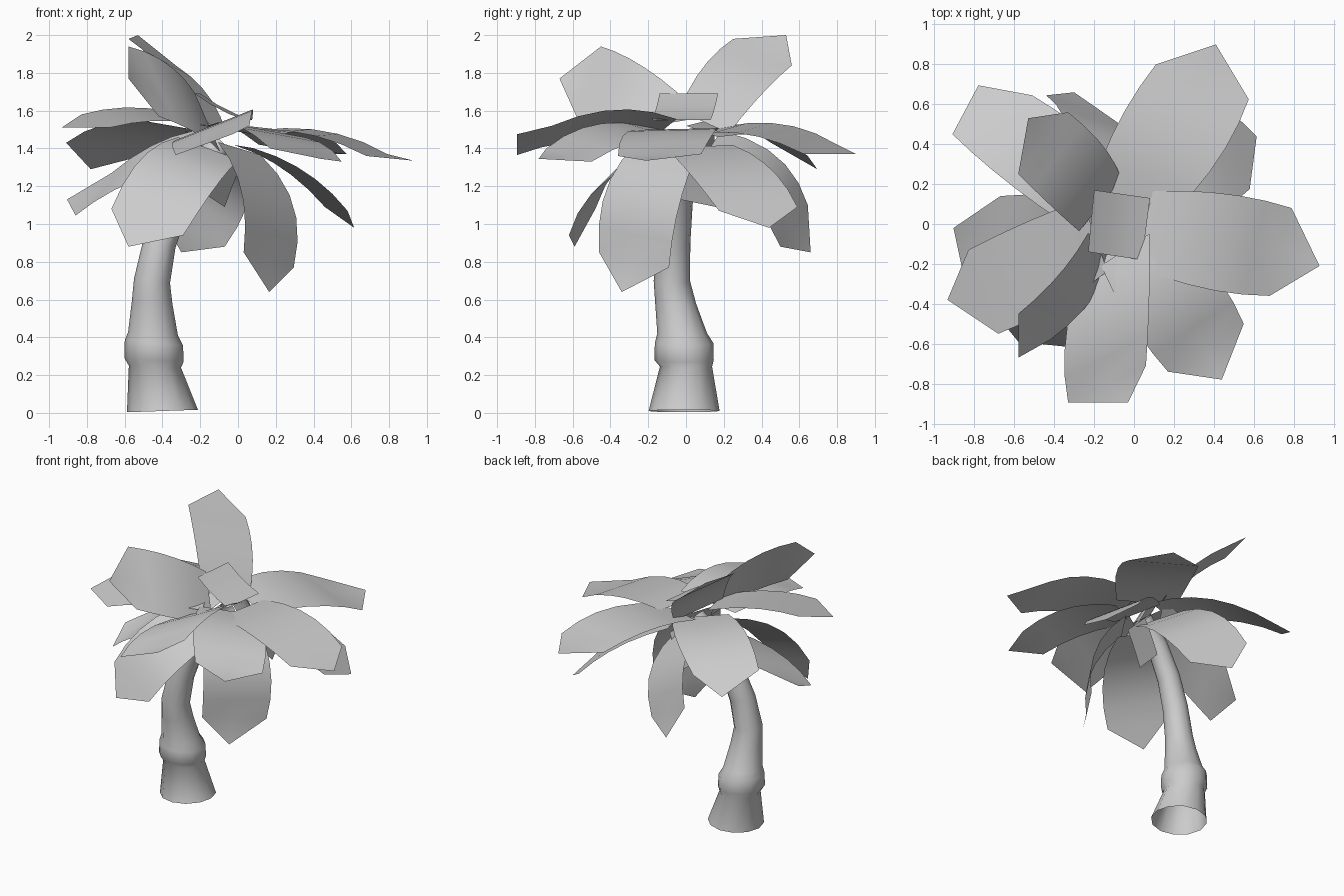
import bpy, bmesh, math
from mathutils import Vector, Matrix

cube = bpy.data.objects.get("Cube")
if cube:
    bpy.data.objects.remove(cube)

grey = bpy.data.materials.new("pale_grey")
grey.use_nodes = True
grey.diffuse_color = (0.6, 0.6, 0.6, 1)
grey.node_tree.nodes["Principled BSDF"].inputs["Base Color"].default_value = (0.6, 0.6, 0.6, 1)


def finish(name, bm):
    """Turn a bmesh into a smooth shaded, coloured object."""
    bm.normal_update()
    mesh = bpy.data.meshes.new(name)
    bm.to_mesh(mesh)
    bm.free()
    mesh.materials.append(grey)
    for face in mesh.polygons:
        face.use_smooth = True
    obj = bpy.data.objects.new(name, mesh)
    bpy.context.collection.objects.link(obj)
    return obj


def bridge(bm, rows, closed):
    """Join neighbouring rows of vertices with quads."""
    for a, b in zip(rows, rows[1:]):
        count = len(a)
        for i in range(count if closed else count - 1):
            j = (i + 1) % count
            bm.faces.new((a[i], a[j], b[j], b[i]))


# Trunk: open tube along a bending path, each ring as x, y, z, radius, tilt
def build_trunk():
    rings = [(-.4, -.01, .01, .188, -2), (-.44, 0, .245, .138, 2),
             (-.445, -.01, .28, .157, 4), (-.445, -.01, .37, .155, 5),
             (-.45, -.02, .42, .132, 4), (-.455, -.055, .58, .108, 2),
             (-.455, -.075, .7, .096, 8), (-.415, -.065, .9, .088, 18),
             (-.34, -.045, 1.1, .08, 27), (-.22, -.02, 1.29, .072, 38),
             (-.08, 0, 1.43, .065, 48)]
    bm = bmesh.new()
    rows = []
    for x, y, z, radius, tilt in rings:
        turn = Matrix.Rotation(math.radians(tilt), 3, 'Y')
        row = []
        for i in range(12):
            a = math.tau * i / 12
            p = turn @ Vector((math.cos(a), math.sin(a), 0)) * radius
            row.append(bm.verts.new(p + Vector((x, y, z))))
        rows.append(row)
    bridge(bm, rows, True)
    finish("trunk", bm)


# Leaf: arched strip from the crown to two shoulders and a blunt point
def build_leaf(name, left, tip, right, height, arch, belly):
    left, tip, right = Vector(left), Vector(tip), Vector(right)
    end = (left + right) / 2
    side = (right - left) / 2
    root = Vector((-.08, 0, height))
    outward = end - root
    outward.z = 0
    root += outward.normalized() * .13
    bulge = side.cross(end - root).normalized()
    if bulge.z < 0:
        bulge.negate()
    bm = bmesh.new()
    rows = []
    steps = 5
    for k in range(steps + 1):
        t = k / steps
        bow = 4 * t * (1 - t)
        mid = root.lerp(end, t) + bulge * arch * bow
        width = .85 + .15 * t + belly * bow
        rows.append([bm.verts.new(mid + side * width * s) for s in (-1, 0, 1)])
    bridge(bm, rows, False)
    a, b, c = rows[-1]
    point = bm.verts.new(tip)
    bm.faces.new((a, b, point))
    bm.faces.new((b, c, point))
    finish(name, bm)


# Short leaf: sagging strip between two opposite edges
def build_short_leaf(name, first, second, sag):
    bm = bmesh.new()
    rows = []
    for k in range(4):
        t = k / 3
        drop = Vector((0, 0, sag * 4 * t * (1 - t)))
        rows.append([bm.verts.new(Vector(a).lerp(Vector(b), t) - drop)
                     for a, b in zip(first, second)])
    bridge(bm, rows, False)
    finish(name, bm)


build_trunk()

# Leaves by tier, each as left shoulder, tip, right shoulder
spreading = {
    "back_left_leaf": ((.11, .8, 1.42), (.41, .9, 1.37), (.575, .625, 1.37)),
    "left_leaf": ((.79, .08, 1.37), (.93, -.21, 1.335), (.68, -.36, 1.36)),
    "front_left_leaf": ((.55, -.5, 1.33), (.44, -.78, 1.345), (.17, -.74, 1.4)),
    "front_leaf": ((.06, -.71, 1.52), (-.03, -.895, 1.475), (-.33, -.895, 1.365)),
    "back_right_leaf": ((-.91, .45, 1.43), (-.78, .695, 1.29), (-.51, .645, 1.36)),
}
sloping = {
    "back_left_low_leaf": ((.46, .59, 1.09), (.615, .44, .98), (.58, .175, 1.07)),
    "right_low_leaf": ((-.86, -.23, 1.045), (-.905, -.02, 1.13), (-.67, .14, 1.27)),
}
drooping = {
    "front_left_low_leaf": ((.295, -.09, .77), (.165, -.34, .64), (.03, -.46, .85)),
    "front_right_low_leaf": ((-.29, -.62, .94), (-.58, -.59, .88), (-.67, -.48, 1.08)),
    "back_low_leaf": ((-.44, .645, 1.1), (-.3, .66, .85), (-.07, .5, .88)),
}
raised = {
    "front_right_leaf": ((-.68, -.55, 1.51), (-.935, -.38, 1.51), (-.83, -.13, 1.58)),
    "front_upright_leaf": ((-.42, -.58, 1.57), (-.58, -.67, 1.77), (-.58, -.45, 1.94)),
    "back_upright_leaf": ((-.58, .25, 1.98), (-.53, .53, 2), (-.33, .56, 1.84)),
}
# Crown height, arch and belly of each tier
for tier, height, arch, belly in ((spreading, 1.49, .06, .15), (sloping, 1.41, .045, .12),
                                  (drooping, 1.4, .09, .12), (raised, 1.54, .04, .08)):
    for leaf_name, (left, tip, right) in tier.items():
        build_leaf(leaf_name, left, tip, right, height, arch, belly)

# Short leaves over and under the crown
build_short_leaf("crown_leaf", ((-.2, .17, 1.69), (-.23, -.14, 1.69)),
                 ((.08, .13, 1.55), (.04, -.18, 1.55)), .015)
build_short_leaf("under_crown_leaf", ((-.07, .16, 1.09), (-.16, -.13, 1.15)),
                 ((.03, .15, 1.34), (-.03, -.1, 1.38)), -.01)
